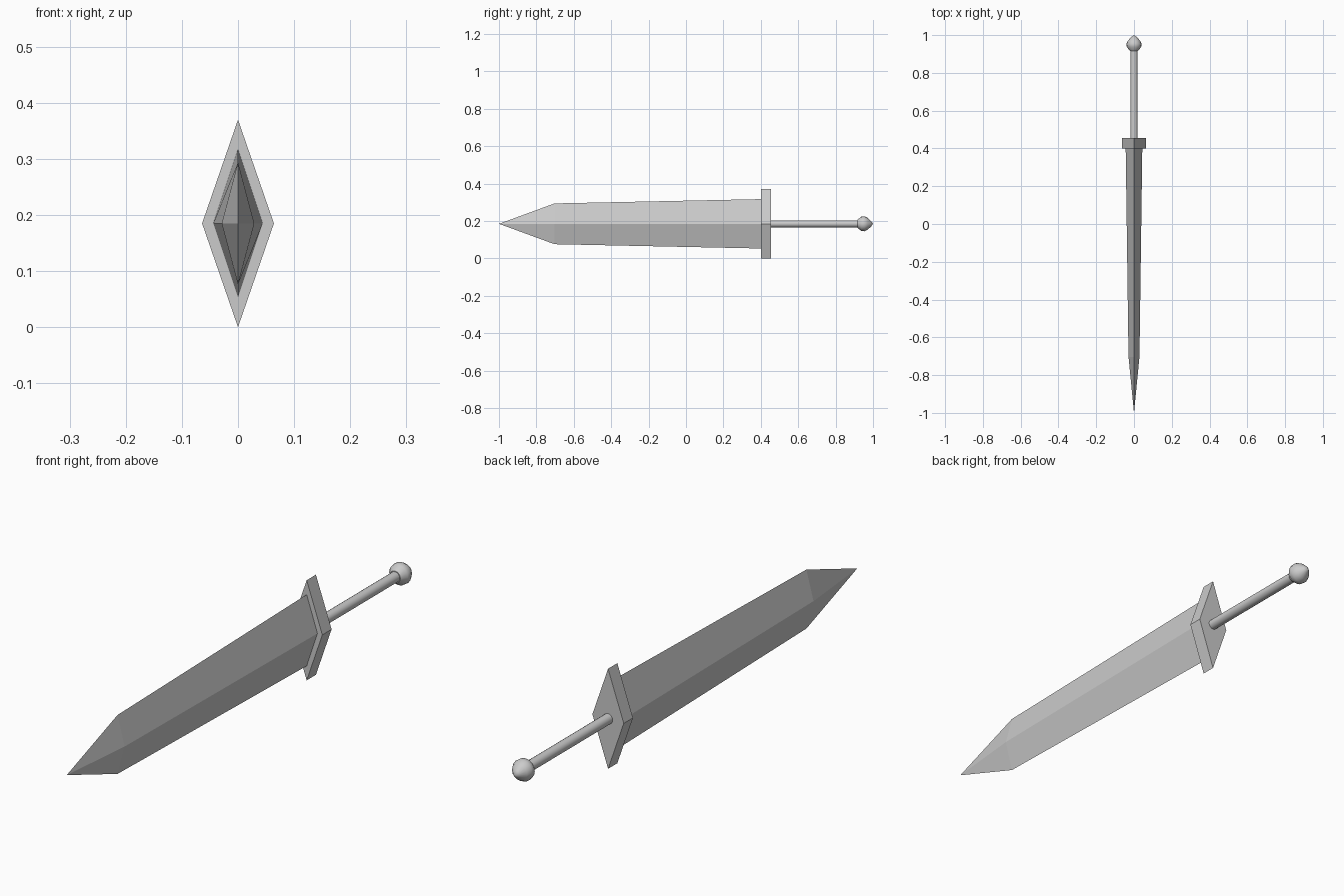
import bpy, bmesh
from math import cos, sin, tau, radians

if "Cube" in bpy.data.objects:
    bpy.data.objects.remove(bpy.data.objects["Cube"])

Z = 0.185  # height of the sword's long axis


def loft(name, sections, sides, smooth=False):
    """Skin rings along y; each section is (y, half_width_x, half_height_z)."""
    bm = bmesh.new()
    rings = []
    for y, rx, rz in sections:
        if rx == 0:
            rings.append([bm.verts.new((0, y, Z))])
        else:
            rings.append([bm.verts.new((rx * cos(tau * i / sides), y,
                                        Z + rz * sin(tau * i / sides)))
                          for i in range(sides)])
    for a, b in zip(rings, rings[1:]):
        for i in range(sides):
            j = (i + 1) % sides
            quad = [a[i % len(a)], a[j % len(a)], b[j % len(b)], b[i % len(b)]]
            bm.faces.new(list(dict.fromkeys(quad)))
    for ring in (rings[0], rings[-1]):
        if len(ring) > 2:
            bm.faces.new(ring)
    bmesh.ops.recalc_face_normals(bm, faces=bm.faces)
    mesh = bpy.data.meshes.new(name)
    bm.to_mesh(mesh)
    bm.free()
    ob = bpy.data.objects.new(name, mesh)
    bpy.context.collection.objects.link(ob)
    if smooth:
        bpy.ops.object.select_all(action='DESELECT')
        ob.select_set(True)
        bpy.context.view_layer.objects.active = ob
        bpy.ops.object.shade_smooth_by_angle(angle=radians(40))
    return ob


# Diamond-section blade with a tapered point
loft("blade", [(-1, 0, 0), (-0.703, 0.029, 0.109), (0.402, 0.044, 0.132)], 4)

# Diamond cross guard
loft("guard", [(0.401, 0.064, Z), (0.455, 0.064, Z)], 4)

# Round grip
loft("grip", [(0.455, 0.019, 0.019), (0.925, 0.019, 0.019)], 16, True)

# Turned pommel ending in a blunt cone
pommel = [(0.917, 0.022), (0.937, 0.038), (0.955, 0.04), (0.972, 0.031),
          (0.99, 0.014), (1.0, 0)]
loft("pommel", [(y, r, r) for y, r in pommel], 16, True)
